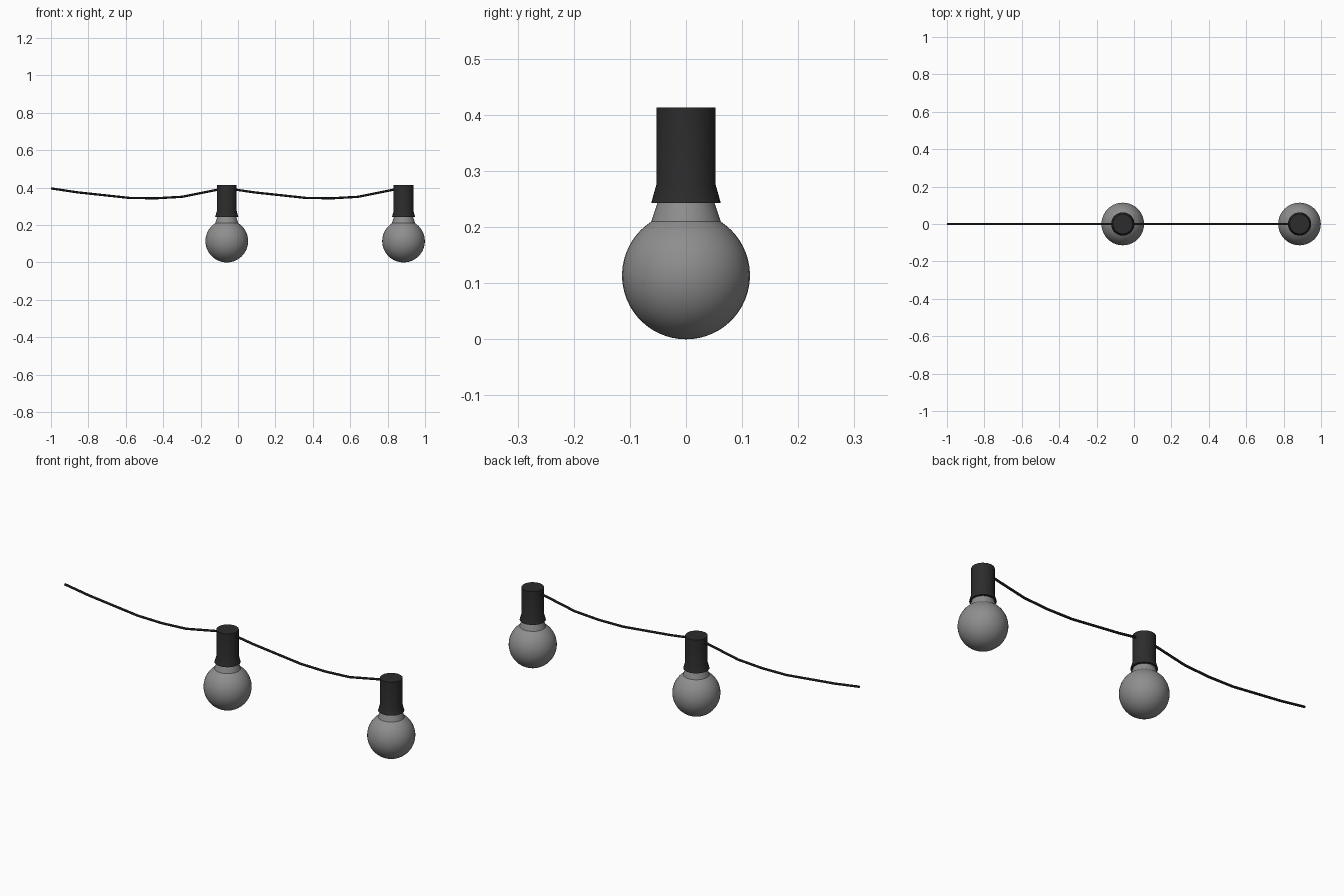
import bpy, bmesh, math

if "Cube" in bpy.data.objects:
    bpy.data.objects.remove(bpy.data.objects["Cube"])

SPACING = 0.943
BULB_X = (-0.06, 0.885)


def material(name, v):
    m = bpy.data.materials.new(name)
    m.diffuse_color = (v, v, v, 1)
    m.use_nodes = True
    m.node_tree.nodes["Principled BSDF"].inputs["Base Color"].default_value = m.diffuse_color
    return m


dark = material("dark_plastic", 0.025)
black = material("black_rubber", 0.01)
glass = material("grey_glass", 0.27)


def lathe(name, profile, x, mat, steps=40):
    """Spin an (r, z) profile about a vertical axis at x."""
    bm = bmesh.new()
    verts = [bm.verts.new((r, 0, z)) for r, z in profile]
    edges = [bm.edges.new(p) for p in zip(verts, verts[1:])]
    bmesh.ops.spin(bm, geom=verts + edges, axis=(0, 0, 1), cent=(0, 0, 0),
                   angle=math.tau, steps=steps)
    bmesh.ops.remove_doubles(bm, verts=bm.verts, dist=1e-5)
    bmesh.ops.recalc_face_normals(bm, faces=bm.faces)
    me = bpy.data.meshes.new(name)
    bm.to_mesh(me)
    bm.free()
    ob = bpy.data.objects.new(name, me)
    ob.location.x = x
    me.materials.append(mat)
    bpy.context.collection.objects.link(ob)
    bpy.ops.object.select_all(action='DESELECT')
    ob.select_set(True)
    bpy.context.view_layer.objects.active = ob
    bpy.ops.object.shade_smooth_by_angle(angle=math.radians(30))
    return ob


# Globe outline: round from the bottom up to the start of the neck
R, CZ, TOP = 0.114, 0.114, math.radians(57)
globe = []
for i in range(25):
    a = -math.pi / 2 + (TOP + math.pi / 2) * i / 24
    globe.append((max(0, R * math.cos(a)), CZ + R * math.sin(a)))
neck = [(0.051, 0.243), (0.0, 0.243)]

# Socket outline: flared skirt, straight barrel, flat cap
socket = [(0, 0.243), (0.062, 0.243), (0.053, 0.275), (0.053, 0.413), (0, 0.413)]

for n, x in enumerate(BULB_X, 1):
    lathe(f"bulb_{n}", globe + neck, x, glass)
    lathe(f"socket_{n}", socket, x, dark)

# Sagging cable, one swag leading to each socket
swag = [(0, 0.396), (0.14, 0.375), (0.42, 0.345), (0.56, 0.343),
        (0.70, 0.351), (0.89, 0.389)]
curve = bpy.data.curves.new("cable", 'CURVE')
curve.dimensions = '3D'
curve.bevel_depth = 0.006
curve.bevel_resolution = 2
curve.use_fill_caps = True
path = [(-1 + k * SPACING + x, z) for k in range(2) for x, z in swag]
path.append((BULB_X[1], 0.396))
spline = curve.splines.new('POLY')
spline.points.add(len(path) - 1)
for p, (x, z) in zip(spline.points, path):
    p.co = (x, 0, z, 1)
curve.materials.append(black)
bpy.context.collection.objects.link(bpy.data.objects.new("cable", curve))
